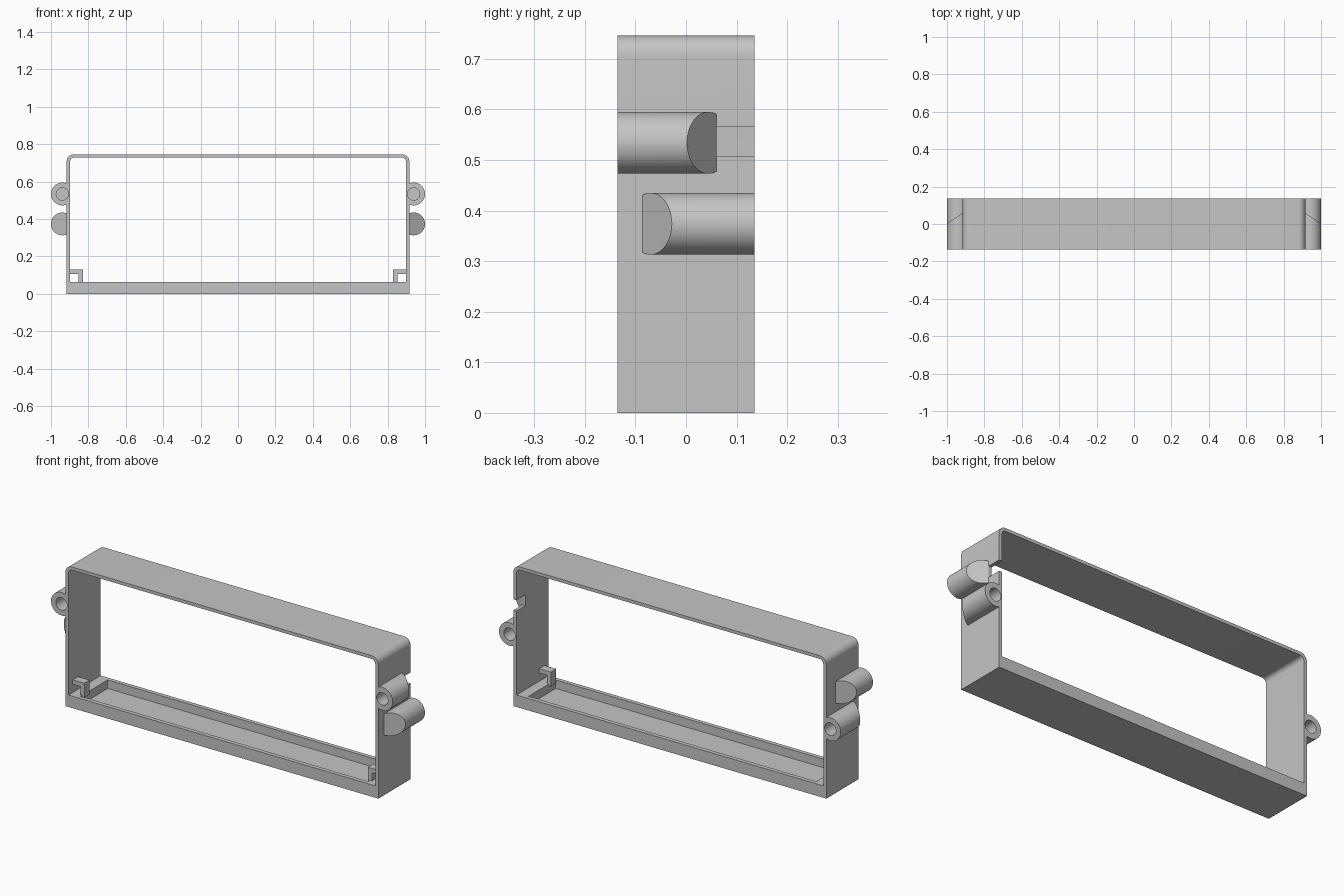
import bpy, bmesh, math
from mathutils import Vector

cube = bpy.data.objects.get("Cube")
if cube:
    bpy.data.objects.remove(cube, do_unlink=True)

grey = bpy.data.materials.new("light grey plastic")
grey.use_nodes = True
GREY = (0.56, 0.56, 0.56, 1)
grey.diffuse_color = GREY
grey.node_tree.nodes["Principled BSDF"].inputs["Base Color"].default_value = GREY

DEPTH = 0.135    # half depth of the frame
OUT_X, IN_X = 0.916, 0.898
TOP, IN_TOP, LIP = 0.746, 0.729, 0.063


def prism(name, outline, y0, y1, clips=()):
    """Extrude an (x, z) outline along y, then trim it with (point, normal) planes."""
    bm = bmesh.new()
    face = bm.faces.new([bm.verts.new((x, y0, z)) for x, z in outline])
    new = bmesh.ops.extrude_face_region(bm, geom=[face])["geom"]
    moved = [v for v in new if isinstance(v, bmesh.types.BMVert)]
    bmesh.ops.translate(bm, verts=moved, vec=(0, y1 - y0, 0))
    for point, normal in clips:
        geom = bm.verts[:] + bm.edges[:] + bm.faces[:]
        cut = bmesh.ops.bisect_plane(bm, geom=geom, plane_co=point, plane_no=normal,
                                     clear_outer=True)["geom_cut"]
        rim = [e for e in cut if isinstance(e, bmesh.types.BMEdge)]
        bmesh.ops.contextual_create(bm, geom=rim)
    bmesh.ops.recalc_face_normals(bm, faces=bm.faces)
    mesh = bpy.data.meshes.new(name)
    bm.to_mesh(mesh)
    bm.free()
    mesh.materials.append(grey)
    obj = bpy.data.objects.new(name, mesh)
    bpy.context.collection.objects.link(obj)
    return obj


def rect(x0, x1, z0, z1):
    return [(x0, z0), (x1, z0), (x1, z1), (x0, z1)]


def circle(cx, cz, r, n=48):
    return [(cx + r * math.cos(i * math.tau / n), cz + r * math.sin(i * math.tau / n))
            for i in range(n)]


def arch(half, z0, z1, r, n=10):
    """Rectangle with rounded upper corners."""
    arc = [(half - r + r * math.cos(i * math.pi / 2 / n),
            z1 - r + r * math.sin(i * math.pi / 2 / n)) for i in range(n + 1)]
    right = [(half, z0)] + arc
    return right + [(-x, z) for x, z in reversed(right)]


def activate(obj):
    bpy.ops.object.select_all(action='DESELECT')
    obj.select_set(True)
    bpy.context.view_layer.objects.active = obj


def carve(obj, cutter):
    activate(obj)
    mod = obj.modifiers.new("carve", 'BOOLEAN')
    mod.operation, mod.solver, mod.object = 'DIFFERENCE', 'EXACT', cutter
    bpy.ops.object.modifier_apply(modifier=mod.name)


def discard(obj):
    bpy.data.objects.remove(obj, do_unlink=True)


# Rectangular frame with a window, a recessed floor and one side notch
frame = prism("frame", arch(OUT_X, 0, TOP, 0.038), -DEPTH, DEPTH)
cutters = [
    prism("window_cutter", arch(IN_X, LIP, IN_TOP, 0.022), -0.3, 0.3),
    prism("floor_cutter", rect(-0.842, 0.842, 0.018, 0.1), -0.113, 0.113),
    prism("notch_cutter", rect(0.85, 0.95, 0.507, 0.565), 0.06, 0.3),
]
for c in cutters:
    carve(frame, c)
    discard(c)

parts = [frame]
for side, sx in (("left", 1), ("right", -1)):
    # Screw bosses: the upper opens to the front, the lower to the back
    for level, z, facing, wall_y in (("upper", 0.534, -1, 0.06), ("lower", 0.374, 1, -0.086)):
        cx = sx * 0.939
        y0, y1 = sorted((facing * DEPTH, wall_y))
        slant = Vector((sx * 0.058, -facing * 0.084, 0))
        boss = prism(f"{side}_{level}_boss", circle(cx, z, 0.061), y0, y1,
                     [((sx * 0.914, 0, z), (-sx, 0, 0)),
                      ((sx * OUT_X, wall_y, z), slant)])
        hole = prism("hole_cutter", circle(cx, z, 0.033, 32),
                     facing * 0.03, facing * 0.2)
        carve(boss, hole)
        carve(frame, hole)
        discard(hole)
        parts.append(boss)

    # Small hooked bracket in each lower corner
    hook = [(0.905, 0.107), (0.853, 0.107), (0.853, 0.055),
            (0.83, 0.055), (0.83, 0.13), (0.905, 0.13)]
    parts.append(prism(f"{side}_corner_bracket", [(sx * x, z) for x, z in hook],
                       -0.1, -0.055))

for obj in parts:
    activate(obj)
    bpy.ops.object.shade_smooth_by_angle(angle=math.radians(30))
